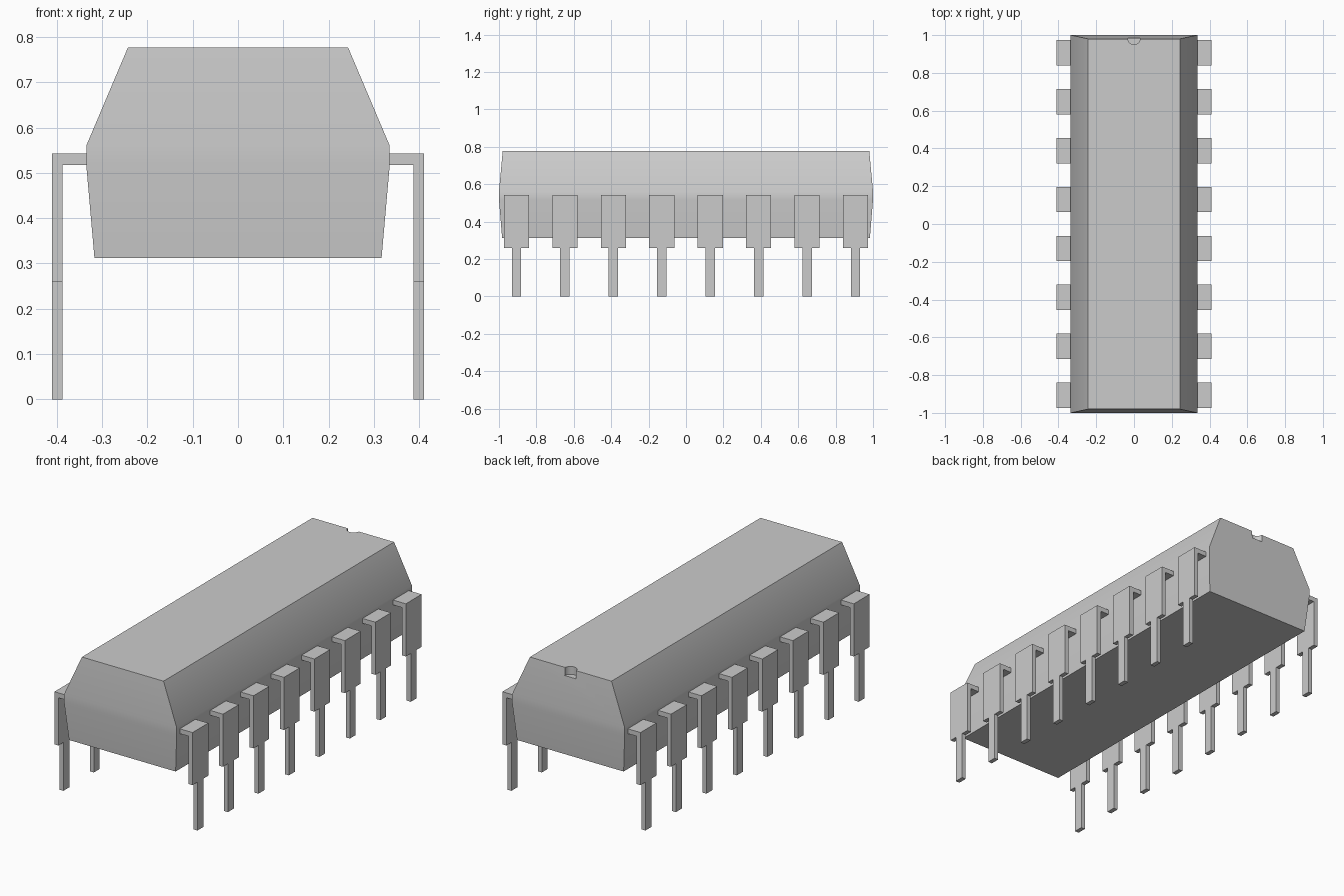
import bpy, bmesh, math

cube = bpy.data.objects.get("Cube")
if cube:
    bpy.data.objects.remove(cube, do_unlink=True)

grey = bpy.data.materials.new("plain_grey")
grey.use_nodes = True
COLOUR = (0.6, 0.6, 0.6, 1)
grey.diffuse_color = COLOUR
grey.node_tree.nodes["Principled BSDF"].inputs["Base Color"].default_value = COLOUR


def make_object(name, bm):
    bmesh.ops.recalc_face_normals(bm, faces=bm.faces)
    mesh = bpy.data.meshes.new(name)
    bm.to_mesh(mesh)
    bm.free()
    mesh.materials.append(grey)
    obj = bpy.data.objects.new(name, mesh)
    bpy.context.collection.objects.link(obj)
    return obj


def extrude_outline(bm, points, offset):
    face = bm.faces.new([bm.verts.new(p) for p in points])
    new = bmesh.ops.extrude_face_region(bm, geom=[face])["geom"]
    bmesh.ops.translate(bm, vec=offset, verts=[v for v in new if isinstance(v, bmesh.types.BMVert)])


# Tapered package body: stacked rectangles (half width, half length, height)
bm = bmesh.new()
levels = [(0.317, 0.983, 0.312), (0.335, 1.0, 0.517), (0.335, 1.0, 0.56), (0.243, 0.98, 0.777)]
rings = [[bm.verts.new((sx * w, sy * l, z)) for sx, sy in ((-1, -1), (1, -1), (1, 1), (-1, 1))]
         for w, l, z in levels]
for low, high in zip(rings, rings[1:]):
    for i in range(4):
        j = (i + 1) % 4
        bm.faces.new((low[i], low[j], high[j], high[i]))
bm.faces.new(rings[0][::-1])
bm.faces.new(rings[-1])
body = make_object("package_body", bm)

# Round orientation notch in the back edge of the top
bm = bmesh.new()
circle = [(0.033 * math.cos(a), 0.983 + 0.033 * math.sin(a), 0.735)
          for a in (math.tau * k / 24 for k in range(24))]
extrude_outline(bm, circle, (0, 0, 0.1))
cutter = make_object("notch_cutter", bm)
cutter.hide_render = True
cut = body.modifiers.new("notch", "BOOLEAN")
cut.operation = "DIFFERENCE"
cut.solver = "EXACT"
cut.object = cutter
bpy.context.view_layer.objects.active = body
bpy.ops.object.select_all(action="DESELECT")
body.select_set(True)
bpy.ops.object.modifier_apply(modifier="notch")
bpy.data.objects.remove(cutter, do_unlink=True)
bpy.ops.object.shade_smooth_by_angle(angle=math.radians(30))

# Bent pins: wide angled shoulder with a narrow leg below
INNER, BEND, OUTER = 0.32, 0.387, 0.411
WIDE, NARROW, PITCH = 0.067, 0.025, 0.259
for side, label in ((1, "left"), (-1, "right")):
    for i in range(8):
        y = (i - 3.5) * PITCH
        bm = bmesh.new()
        shoulder = [(INNER, 0.517), (BEND, 0.517), (BEND, 0.26),
                    (OUTER, 0.26), (OUTER, 0.543), (INNER, 0.543)]
        leg = [(BEND, 0), (OUTER, 0), (OUTER, 0.26), (BEND, 0.26)]
        for outline, half in ((shoulder, WIDE), (leg, NARROW)):
            extrude_outline(bm, [(side * x, y - half, z) for x, z in outline], (0, 2 * half, 0))
        make_object(f"{label}_pin_{i + 1}", bm)
